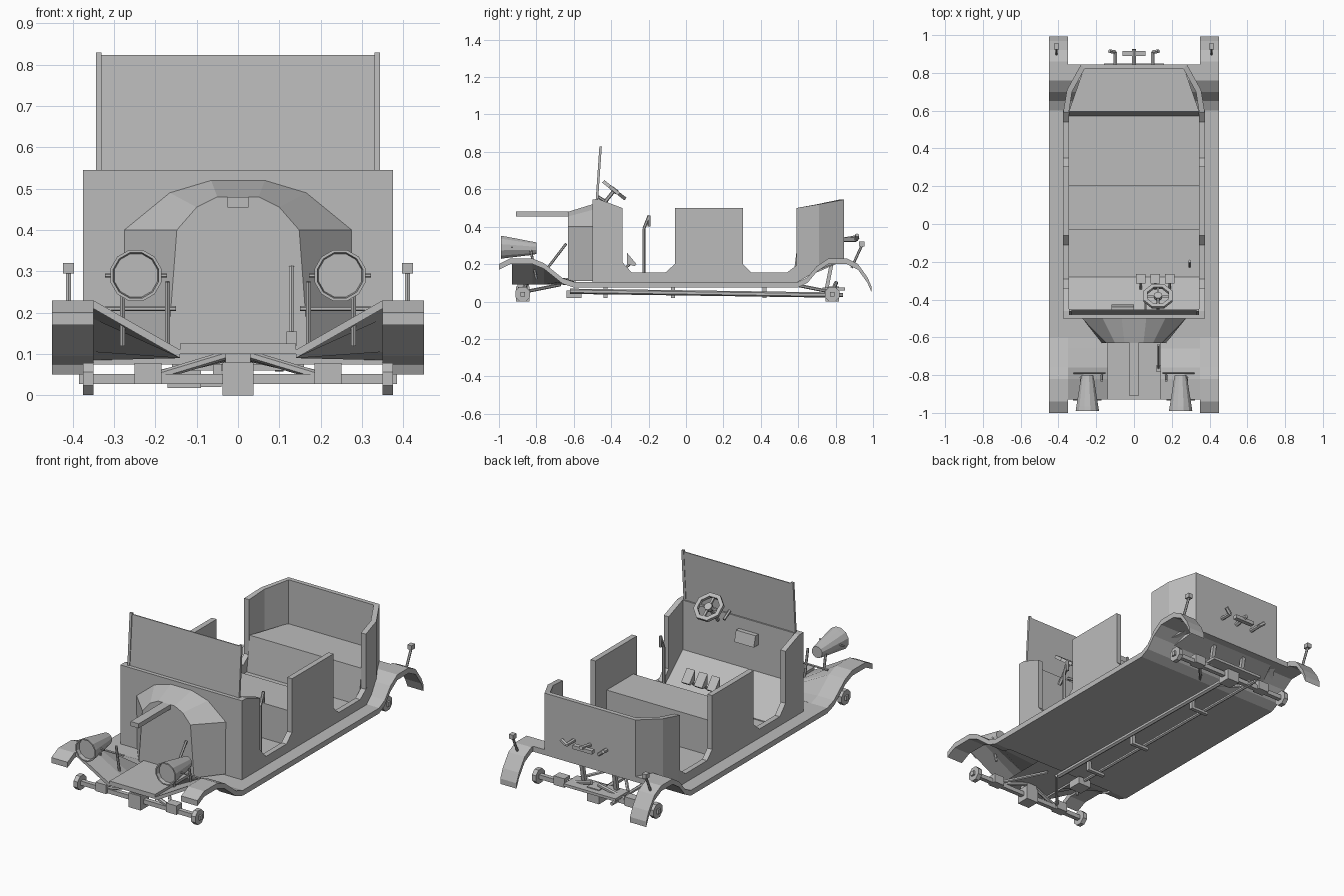
import bpy, bmesh, math
from mathutils import Vector

cube = bpy.data.objects.get("Cube")
if cube:
    bpy.data.objects.remove(cube, do_unlink=True)

grey = bpy.data.materials.new("plain grey")
grey.use_nodes = True
grey.diffuse_color = (0.5, 0.5, 0.5, 1)
grey.node_tree.nodes["Principled BSDF"].inputs["Base Color"].default_value = (0.5, 0.5, 0.5, 1)


def mesh(name, verts, faces):
    bm = bmesh.new()
    vs = [bm.verts.new(v) for v in verts]
    for f in faces:
        bm.faces.new([vs[i] for i in f])
    bmesh.ops.recalc_face_normals(bm, faces=bm.faces)
    me = bpy.data.meshes.new(name)
    bm.to_mesh(me)
    bm.free()
    me.materials.append(grey)
    ob = bpy.data.objects.new(name, me)
    bpy.context.collection.objects.link(ob)
    return ob


def loft(name, rings):
    """Closed solid through equal-length rings of points."""
    n = len(rings[0])
    faces = [list(range(n)), list(range((len(rings) - 1) * n, len(rings) * n))]
    for r in range(len(rings) - 1):
        for i in range(n):
            j = (i + 1) % n
            faces.append((r * n + i, r * n + j, r * n + n + j, r * n + n + i))
    return mesh(name, [p for ring in rings for p in ring], faces)


def side_prism(name, profile, x0, x1):
    return loft(name, [[(x, y, z) for y, z in profile] for x in (x0, x1)])


def box(name, x0, x1, y0, y1, z0, z1):
    return side_prism(name, [(y0, z0), (y1, z0), (y1, z1), (y0, z1)], x0, x1)


def ring(centre, axis, r, n):
    q = Vector(axis).to_track_quat('Z', 'Y')
    return [Vector(centre) + q @ Vector((r * math.cos(a), r * math.sin(a), 0))
            for a in [math.tau * (i + 0.5) / n for i in range(n)]]


def rod(name, a, b, r0, r1=None, n=6):
    d = Vector(b) - Vector(a)
    return loft(name, [ring(a, d, r0, n), ring(b, d, r1 or r0, n)])


def strip(name, top, thick, x0, x1):
    return side_prism(name, top + [(y, z - thick) for y, z in reversed(top)], x0, x1)


# Fenders with running boards, and the floor that follows the rear arch
front_arch = [(-1, .2), (-.94, .23), (-.82, .23), (-.76, .205), (-.66, .125), (-.6, .105)]
rear_arch = [(.6, .105), (.65, .13), (.7, .19), (.76, .23), (.86, .23)]
tail = [(.92, .2), (.97, .13), (.992, .08)]
strip("floor", [(-.6, .105)] + rear_arch[:-1] + [(.845, .23)], .03, -.36, .36)
for s, side in ((1, "left"), (-1, "right")):
    strip(side + "_fender", front_arch + rear_arch + tail, .03, s * .35, s * .45)

    # Sloping apron between fender and nose plate
    outer = [(s * .35, max(y, -.93), z) for y, z in front_arch[1:]]
    inner = [(s * .14, max(y, -.93), .11) for y, z in front_arch[1:]]
    loft(side + "_apron", [[o, i, (i[0], i[1], i[2] - .02), (o[0], o[1], o[2] - .02)]
                           for o, i in zip(outer, inner)])

    # Side wall with two door openings
    wall = [(-.5, .1), (-.5, .545), (-.46, .545), (-.34, .5), (-.34, .21), (-.29, .155),
            (-.11, .155), (-.06, .2), (-.06, .5), (.305, .5), (.305, .2), (.35, .155),
            (.54, .155), (.6, .2), (.6, .1)]
    side_prism(side + "_wall", wall, s * .345, s * .375)

    # Headlamp: hollow tapered shell, rim, pins and post
    x, z = s * .247, .29
    fwd = (0, 1, 0)
    loft(side + "_headlamp", [ring((x, y, zz), fwd, r, 12) for y, zz, r in
         ((-.8, .285, .032), (-.83, .285, .038), (-.965, z, .06), (-.99, z, .064),
          (-.99, z, .057), (-.97, z, .054))])
    rod(side + "_lamp_pins", (x - .075, -.93, z), (x + .075, -.93, z), .005)
    rod(side + "_lamp_bar", (s * .15, -.79, .21), (s * .32, -.79, .21), .006)
    for px in (.17, .28):
        rod(side + "_lamp_post", (s * px, -.8, .12), (s * px, -.83, .275), .007)

    # Tail light on a leaning stalk
    rod(side + "_tail_stalk", (s * .41, .885, .18), (s * .41, .94, .3), .007)
    box(side + "_tail_light", s * .41 - .013, s * .41 + .013, .925, .955, .295, .32)

    # Rear hook
    rod(side + "_hook_arm", (s * .1, .84, .33), (s * .1, .91, .33), .011)
    rod(side + "_hook_tip", (s * .1, .91, .33), (s * .13, .915, .355), .011)

    # Windscreen post
    side_prism(side + "_windscreen_post", [(-.483, .54), (-.47, .54), (-.45, .83), (-.463, .83)],
               s * .33, s * .344)

# Rear tub wall: bent plan, sloping rim, underside following the arch
plan = [(.375, .59, .5), (.355, .71, .52), (.28, .845, .545)]
inside = [(.345, .59, .5), (.328, .7, .52), (.262, .82, .545)]
path = list(zip(plan, inside))
path += [((-o[0], *o[1:]), (-i[0], *i[1:])) for o, i in reversed(path)]


def foot(y):
    return .1 if y < .65 else .17 if y < .75 else .22


loft("rear_tub", [[(o[0], o[1], foot(o[1])), o, i, (i[0], i[1], foot(o[1]))] for o, i in path])

# Seats
loft("rear_seat", [[(s * .345, .57, .1), (s * .345, .595, .3), (s * .265, .825, .3),
                    (s * .265, .825, .21)] for s in (-1, 1)])
box("front_seat", -.345, .345, -.03, .205, .1, .3)

# Firewall, toe board and windscreen
box("firewall", -.375, .375, -.5, -.465, .1, .545)
side_prism("toe_board", [(-.465, .1), (-.28, .1), (-.28, .11), (-.465, .27)], -.345, .345)
side_prism("windscreen_pane", [(-.479, .54), (-.473, .54), (-.453, .823), (-.459, .823)],
           -.333, .333)

# Hood tapering forward to a flat nose, with a long bar on top
nose = [(.17, .11), (.148, .4), (.1, .455), (.05, .48)]
cowl = [(.272, .11), (.275, .4), (.165, .49), (.065, .52)]


def arch(half, y):
    return [(x, y, z) for x, z in half] + [(-x, y, z) for x, z in reversed(half)]


loft("hood", [arch(nose, -.63), arch(cowl, -.5)])
box("hood_bar", -.025, .025, -.91, -.62, .455, .48)
box("nose_plate", -.14, .14, -.93, -.59, .1, .125)
rod("crank_lever", (.13, -.77, .14), (.13, -.64, .31), .007)
box("crank_base", .117, .143, -.78, -.75, .12, .155)

# Steering wheel: octagonal rim, spokes and column
hub = Vector((.127, -.383, .595))
tilt = Vector((0, .62, .78))
rims = [ring(hub + tilt * h, tilt, r, 8) for r, h in
        ((.082, -.009), (.082, .009), (.06, .009), (.06, -.009))]
mesh("steering_rim", [p for r in rims for p in r],
     [(a * 8 + i, a * 8 + (i + 1) % 8, (a + 1) % 4 * 8 + (i + 1) % 8, (a + 1) % 4 * 8 + i)
      for a in range(4) for i in range(8)])
across = Vector((1, 0, 0))
for d in (across, tilt.cross(across)):
    rod("steering_spoke", hub - d * .065, hub + d * .065, .008, n=4)
rod("steering_hub", hub - tilt * .012, hub + tilt * .012, .022, n=8)
rod("steering_column", hub, hub - tilt * .13, .01)

# Cabin fittings
rod("throttle_stalk", (.06, -.47, .56), (.06, -.42, .53), .008)
side_prism("dash_box", [(-.465, .42), (-.425, .42), (-.44, .48), (-.465, .48)], -.12, 0)
for x in (.035, .113, .19):
    side_prism("pedal", [(-.315, .26), (-.265, .2), (-.275, .19), (-.315, .2)], x - .025, x + .025)
    rod("pedal_arm", (x, -.3, .2), (x, -.36, .15), .007)
for name, a, b in (("lever_post", (-.225, .11), (-.225, .39)),
                   ("lever_bend", (-.225, .39), (-.197, .46)),
                   ("lever_grip", (-.197, .46), (-.197, .4))):
    rod(name, (.295, *a), (.295, *b), .008)

# Axles with hubs and spring blocks
for y, end in ((-.873, "front"), (.782, "rear")):
    box(end + "_axle", -.385, .385, y - .012, y + .012, .028, .052)
    box(end + "_differential", -.037, .037, y - .037, y + .037, 0, .08)
    for s in (-1, 1):
        box(end + "_spring_block", s * .185, s * .25, y - .025, y + .025, .028, .078)
        rod(end + "_hub", (s * .35, y, .04), (s * .375, y, .04), .042, n=8)
        rod(end + "_strut", (s * .02, y + .02, .1), (s * .185, y, .05), .011)
        rod(end + "_radius_rod", (s * .2, y, .05), (s * .03, y + (.2 if y < 0 else -.2), .09), .009)
box("front_mount", -.03, .03, -.9, -.84, .07, .11)

# Rear cross spring and carriers
box("rear_spring", -.16, .16, .73, .85, .06, .075)
for s in (-1, 1):
    rod("rear_spring_carrier", (s * .1, .75, .06), (s * .1, .78, .21), .014, n=4)
box("rear_latch", -.06, .06, .89, .915, .32, .34)
rod("rear_latch_stem", (0, .84, .33), (0, .925, .345), .012)

# Drive shaft, exhaust and its hangers
rod("drive_shaft", (0, -.62, .055), (0, .76, .035), .014)
rod("exhaust_pipe", (-.13, -.6, .05), (-.13, .84, .035), .01)
box("exhaust_box", -.17, -.09, -.64, -.56, .018, .06)
for y in (-.43, -.07, .42):
    box("hanger", -.15, -.04, y - .01, y + .01, .02, .035)
    box("hanger_stem", -.06, -.04, y - .01, y + .01, .02, .08)
